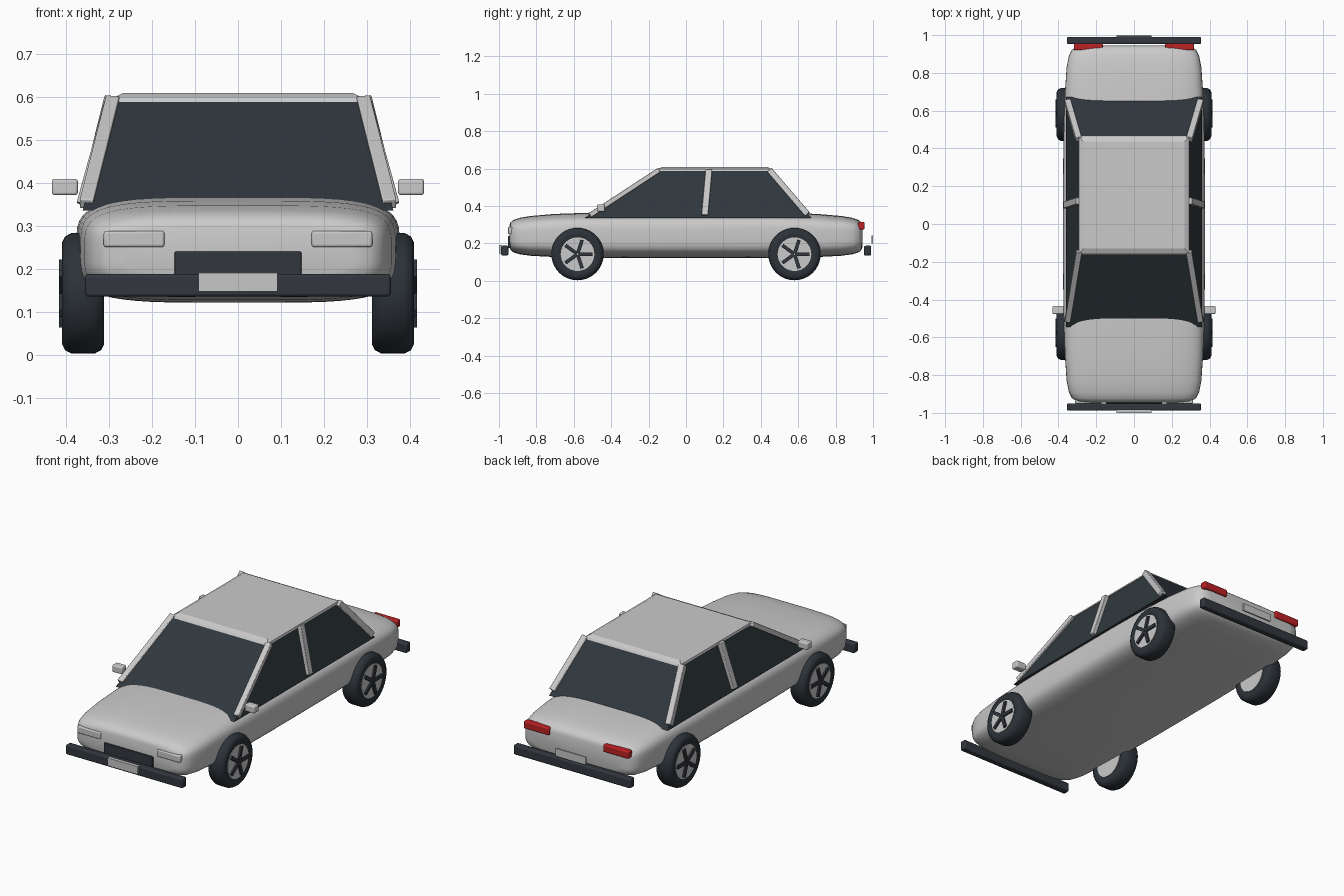
import bpy, bmesh, math
from mathutils import Vector, Matrix

cube = bpy.data.objects.get("Cube")
if cube:
    bpy.data.objects.remove(cube, do_unlink=True)


def material(name, rgb, rough=0.5):
    m = bpy.data.materials.new(name)
    m.use_nodes = True
    m.diffuse_color = (*rgb, 1)
    node = m.node_tree.nodes["Principled BSDF"]
    node.inputs["Base Color"].default_value = (*rgb, 1)
    node.inputs["Roughness"].default_value = rough
    return m


PAINT = material("silver paint", (0.6, 0.59, 0.59))
GLASS = material("dark glass", (0.03, 0.04, 0.048))
RUBBER = material("black rubber", (0.025, 0.032, 0.04))
TRIM = material("dark trim", (0.032, 0.038, 0.048))
LAMP = material("lamp grey", (0.57, 0.57, 0.57))
RED = material("tail light red", (0.5, 0.015, 0.018))


def finish(name, bm, mat, smooth=True, bevel=0, segments=3):
    bmesh.ops.recalc_face_normals(bm, faces=bm.faces[:])
    me = bpy.data.meshes.new(name)
    bm.to_mesh(me)
    bm.free()
    me.materials.append(mat)
    ob = bpy.data.objects.new(name, me)
    bpy.context.collection.objects.link(ob)
    if bevel:
        mod = ob.modifiers.new("rounding", "BEVEL")
        mod.width, mod.segments = bevel, segments
    if smooth:
        bpy.ops.object.select_all(action="DESELECT")
        ob.select_set(True)
        bpy.context.view_layer.objects.active = ob
        bpy.ops.object.shade_smooth_by_angle(angle=math.radians(40))
    return ob


def box(name, lo, hi, mat, bevel=0.006):
    lo, hi = Vector(lo), Vector(hi)
    bm = bmesh.new()
    bmesh.ops.create_cube(bm, size=1)
    bmesh.ops.scale(bm, vec=hi - lo, verts=bm.verts)
    bmesh.ops.translate(bm, vec=(lo + hi) / 2, verts=bm.verts)
    return finish(name, bm, mat, bevel=bevel)


def bar(name, a, b, width, depth, mat):
    """Square bar from a to b; depth is measured across the car."""
    a, b = Vector(a), Vector(b)
    along = (b - a).normalized()
    side = along.cross(Vector((1, 0, 0))).normalized()
    out = side.cross(along)
    bm = bmesh.new()
    bmesh.ops.create_cube(bm, size=1)
    for v in bm.verts:
        v.co = ((a + b) / 2 + along * v.co.z * (b - a).length
                + side * v.co.y * width + out * v.co.x * depth)
    return finish(name, bm, mat, bevel=0.003, segments=2)


def loft(name, rings, mat, smooth=True):
    bm = bmesh.new()
    rows = [[bm.verts.new(p) for p in ring] for ring in rings]
    n = len(rows[0])
    for r0, r1 in zip(rows, rows[1:]):
        for i in range(n):
            j = (i + 1) % n
            bm.faces.new((r0[i], r0[j], r1[j], r1[i]))
    bm.faces.new(rows[0])
    bm.faces.new(rows[-1])
    return finish(name, bm, mat, smooth)


# Lower body: rounded-square sections, mirrored front to back
def section(y, w, zb, zt, power=4.2, n=56):
    ring = []
    for i in range(n):
        t = 2 * math.pi * (i + 0.5) / n
        c, s = math.cos(t), math.sin(t)
        x = math.copysign(abs(c) ** (2 / power), c) * w
        z = math.copysign(abs(s) ** (2 / power), s) * (zt - zb) / 2
        ring.append((x, y, (zt + zb) / 2 + z))
    return ring


half = [(0.944, 0.27, 0.185, 0.297), (0.938, 0.305, 0.165, 0.313),
        (0.922, 0.329, 0.152, 0.326), (0.89, 0.345, 0.142, 0.337),
        (0.83, 0.357, 0.134, 0.347), (0.7, 0.366, 0.127, 0.358),
        (0.5, 0.373, 0.122, 0.365), (0.25, 0.376, 0.121, 0.367)]
stations = [(-y, *r) for y, *r in half] + [(y, *r) for y, *r in reversed(half)]
loft("body", [section(*s) for s in stations], PAINT)


# Glasshouse and roof
def rectangle(w, y0, y1, z):
    return [(-w, y0, z), (w, y0, z), (w, y1, z), (-w, y1, z)]


loft("window_glass", [rectangle(0.361, -0.545, 0.672, 0.335),
                      rectangle(0.287, -0.15, 0.458, 0.594)], GLASS, False)
loft("roof", [rectangle(0.293, -0.162, 0.466, 0.587),
              rectangle(0.290, -0.155, 0.460, 0.597),
              rectangle(0.268, -0.130, 0.437, 0.608)], PAINT, False)

# Wheels: lathed tyre, disc rim and five spokes
TYRE = [(0.317, 0.085), (0.312, 0.1), (0.311, 0.118), (0.318, 0.132), (0.333, 0.14),
        (0.387, 0.14), (0.402, 0.132), (0.409, 0.118), (0.408, 0.1), (0.403, 0.085)]


def lathe(name, profile, side, y, z, mat, n=40):
    rings = []
    for x, r in profile:
        angles = [2 * math.pi * i / n for i in range(n)]
        rings.append([(side * x, y + r * math.cos(t), z + r * math.sin(t)) for t in angles])
    return loft(name, rings, mat)


def wheel(label, side, y, z=0.143):
    lathe(label + "_tyre", TYRE, side, y, z, RUBBER)
    lathe(label + "_rim", [(0.313, 0.09), (0.407, 0.09)], side, y, z, PAINT)
    bm = bmesh.new()
    for i in range(5):
        turn = Matrix.Rotation(i * math.tau / 5, 4, "X")
        place = Matrix.Translation((side * 0.41, y, z)) @ turn
        shape = Matrix.Translation((0, 0.042, 0)) @ Matrix.Diagonal((0.012, 0.076, 0.019, 1))
        bmesh.ops.create_cube(bm, size=1, matrix=place @ shape)
    finish(label + "_spokes", bm, TRIM, False)


# Parts repeated on both sides
for label, s in (("left", 1), ("right", -1)):
    wheel(label + "_front_wheel", s, -0.58)
    wheel(label + "_rear_wheel", s, 0.58)
    bar(label + "_front_pillar", (s * 0.352, -0.515, 0.35), (s * 0.291, -0.145, 0.592),
        0.026, 0.032, PAINT)
    bar(label + "_middle_pillar", (s * 0.362, 0.10, 0.35), (s * 0.295, 0.122, 0.594),
        0.036, 0.026, PAINT)
    bar(label + "_rear_pillar", (s * 0.352, 0.65, 0.355), (s * 0.293, 0.447, 0.592),
        0.032, 0.034, PAINT)
    for name, x0, x1, y0, y1, z0, z1, mat in (
            ("mirror", 0.372, 0.432, -0.476, -0.434, 0.371, 0.409, PAINT),
            ("headlight", 0.171, 0.312, -0.951, -0.915, 0.25, 0.288, LAMP),
            ("tail_light", 0.165, 0.318, 0.92, 0.955, 0.275, 0.315, RED)):
        xs = sorted((s * x0, s * x1))
        box(f"{label}_{name}", (xs[0], y0, z0), (xs[1], y1, z1), mat)

# Bumpers, grille and blank plates
box("front_bumper", (-0.355, -0.988, 0.135), (0.355, -0.95, 0.188), TRIM, 0.008)
box("rear_bumper", (-0.355, 0.952, 0.135), (0.355, 0.99, 0.188), TRIM, 0.008)
box("grille", (-0.147, -0.952, 0.175), (0.147, -0.92, 0.24), TRIM, 0.003)
box("front_plate", (-0.092, -1.0, 0.147), (0.092, -0.985, 0.191), LAMP, 0.001)
box("rear_plate", (-0.092, 0.991, 0.2), (0.092, 1.0, 0.243), LAMP, 0.001)
